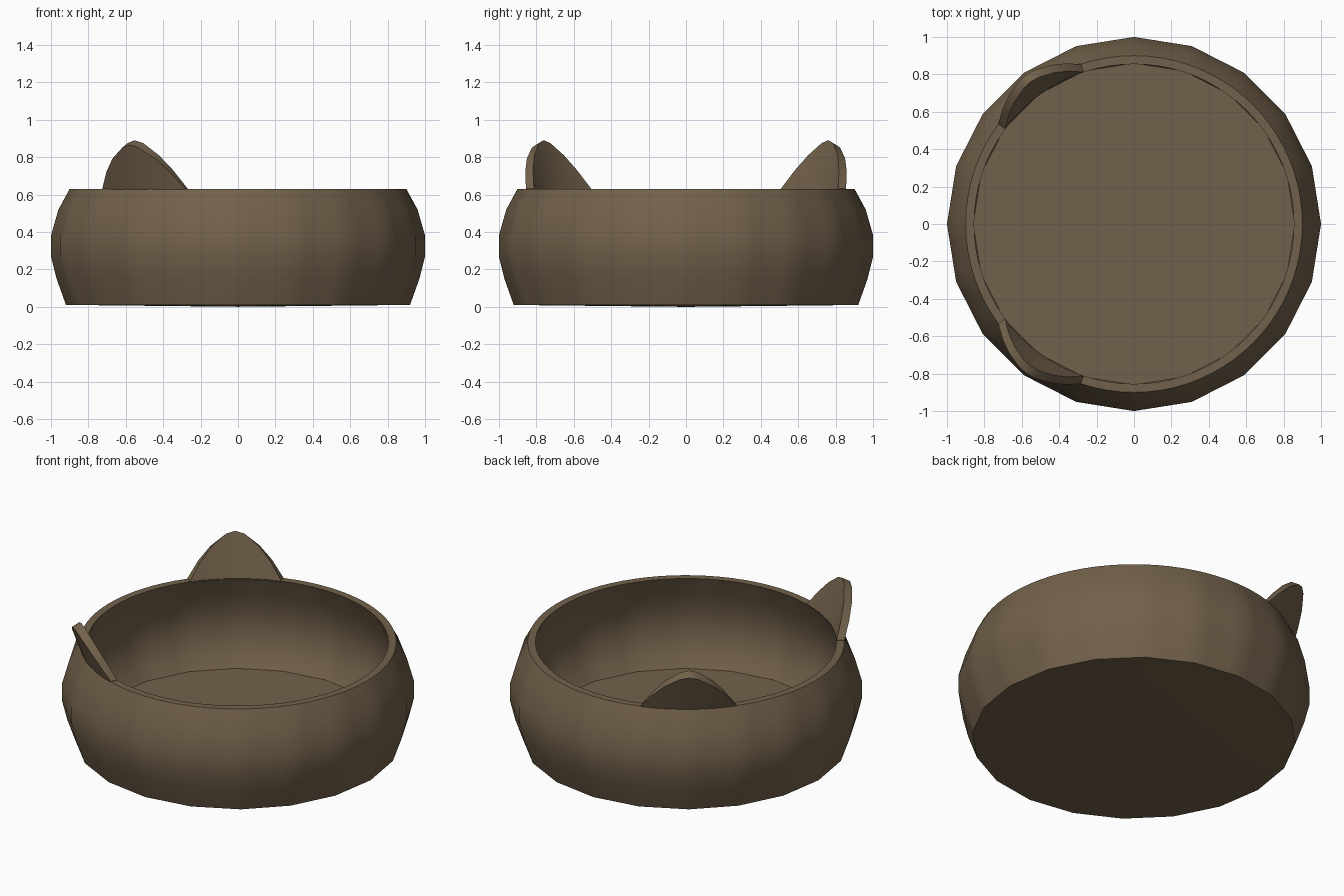
import bpy, bmesh, math

if "Cube" in bpy.data.objects:
    bpy.data.objects.remove(bpy.data.objects["Cube"])

mat = bpy.data.materials.new("brown clay")
mat.diffuse_color = (0.17, 0.12, 0.07, 1)
mat.use_nodes = True
mat.node_tree.nodes["Principled BSDF"].inputs["Base Color"].default_value = mat.diffuse_color


def make(name, bm):
    bmesh.ops.recalc_face_normals(bm, faces=bm.faces)
    me = bpy.data.meshes.new(name)
    bm.to_mesh(me)
    bm.free()
    ob = bpy.data.objects.new(name, me)
    bpy.context.collection.objects.link(ob)
    me.materials.append(mat)
    bpy.ops.object.select_all(action='DESELECT')
    ob.select_set(True)
    bpy.context.view_layer.objects.active = ob
    bpy.ops.object.shade_smooth_by_angle(angle=math.radians(35))
    return ob


# Bowl: radius, height, True where the ring is round rather than 20-sided
profile = [(0.92, 0.01, 0), (0.97, 0.15, 0), (1.0, 0.27, 0), (1.0, 0.38, 0),
           (0.96, 0.52, 0), (0.90, 0.63, 1), (0.855, 0.63, 1), (0.91, 0.51, 0),
           (0.95, 0.38, 0), (0.95, 0.27, 0), (0.92, 0.15, 0), (0.86, 0.065, 0)]
N = 80
bm = bmesh.new()
rings = []
for r, z, is_round in profile:
    ring = []
    for i in range(N):
        a = 2 * math.pi * i / N
        chord = math.cos(math.pi / 20) / math.cos((a % (math.pi / 10)) - math.pi / 20)
        k = r if is_round else r * chord
        ring.append(bm.verts.new((k * math.cos(a), k * math.sin(a), z)))
    rings.append(ring)
for lo, hi in zip(rings, rings[1:]):
    for i in range(N):
        j = (i + 1) % N
        bm.faces.new((lo[i], lo[j], hi[j], hi[i]))
bm.faces.new(rings[-1])
base = bm.verts.new((0, 0, 0))
for i in range(N):
    bm.faces.new((rings[0][i], base, rings[0][(i + 1) % N]))
make("bowl", bm)

# Ears: curved plates growing from the rim and leaning outward
outline = [(0, 0.26), (0.18, 0.245), (0.48, 0.18), (0.74, 0.10), (1, 0.003)]
columns = [(-t, h) for t, h in reversed(outline[1:])] + outline
ROWS = 4


def ear(name, side):
    bm = bmesh.new()
    grids = []
    for r0, scale in ((0.90, 0.9), (0.855, 1.0)):
        grid = []
        for t, h in columns:
            a = math.radians(126 + 17.6 * t)
            col = []
            for k in range(ROWS + 1):
                f = k / ROWS
                r = r0 + 0.085 * (h * f / 0.26)
                z = 0.625 + (h * scale + 0.005) * f
                col.append(bm.verts.new((r * math.cos(a), side * r * math.sin(a), z)))
            grid.append(col)
        grids.append(grid)
    out, inn = grids
    last = len(columns) - 1
    for i in range(last):
        for g in grids:
            for k in range(ROWS):
                bm.faces.new((g[i][k], g[i + 1][k], g[i + 1][k + 1], g[i][k + 1]))
        for k in (0, ROWS):
            bm.faces.new((out[i][k], out[i + 1][k], inn[i + 1][k], inn[i][k]))
    for i in (0, last):
        for k in range(ROWS):
            bm.faces.new((out[i][k], out[i][k + 1], inn[i][k + 1], inn[i][k]))
    make(name, bm)


ear("back_ear", 1)
ear("front_ear", -1)
